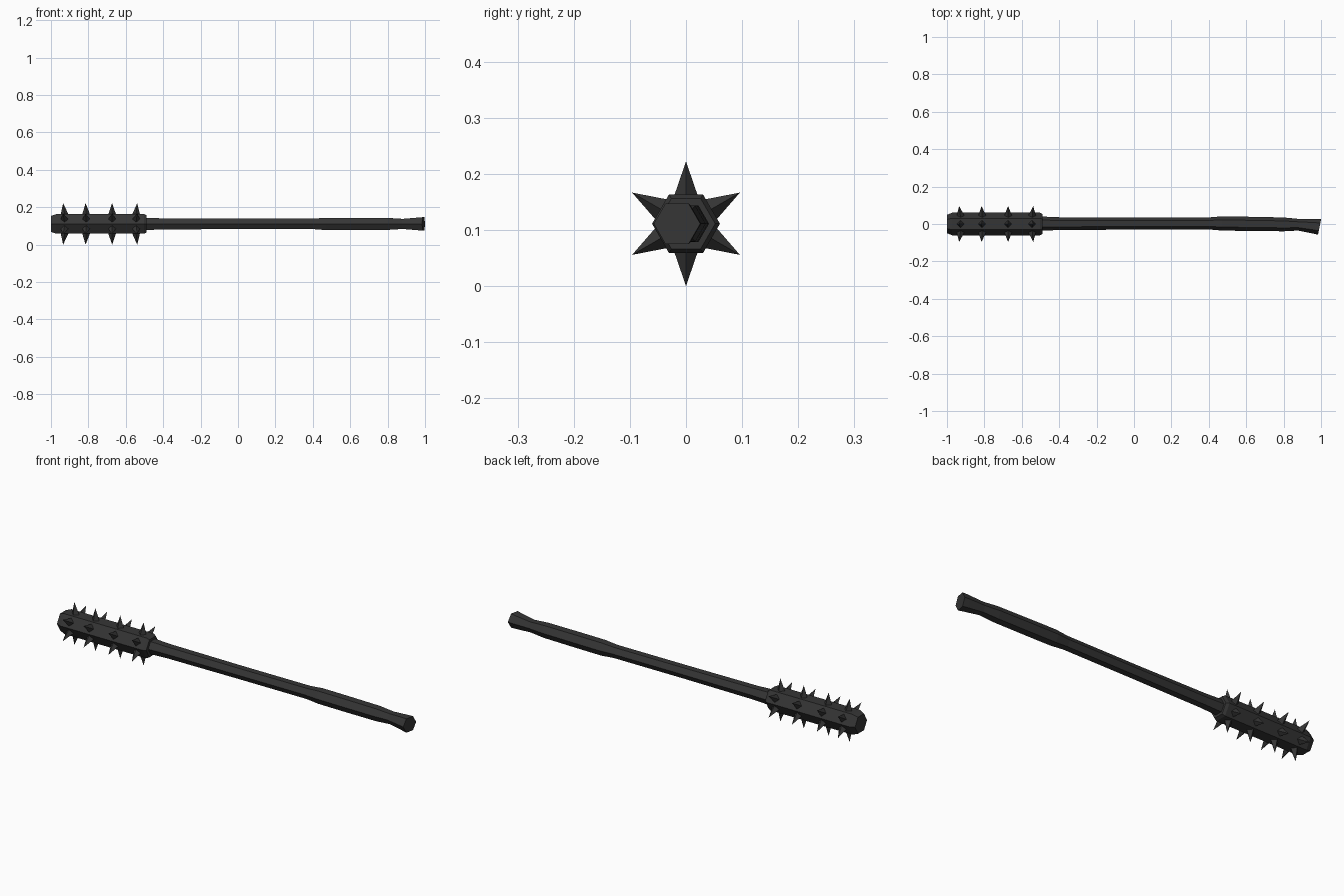
import bpy, bmesh, math
from mathutils import Vector

if "Cube" in bpy.data.objects:
    bpy.data.objects.remove(bpy.data.objects["Cube"])

CZ = 0.111  # height of the club's axis

mat = bpy.data.materials.new("dark iron")
mat.diffuse_color = (0.036, 0.036, 0.036, 1)
mat.use_nodes = True
mat.node_tree.nodes["Principled BSDF"].inputs["Base Color"].default_value = mat.diffuse_color


def finish(name, bm):
    bmesh.ops.recalc_face_normals(bm, faces=bm.faces)
    me = bpy.data.meshes.new(name)
    bm.to_mesh(me)
    bm.free()
    me.materials.append(mat)
    ob = bpy.data.objects.new(name, me)
    bpy.context.collection.objects.link(ob)
    return ob


def hex_loft(name, sections):
    """Hexagonal loft along x; section = (x, y centre, radius, slant)."""
    bm = bmesh.new()
    rings = []
    for x, cy, r, slant in sections:
        ring = []
        for i in range(6):
            a = math.radians(60 * i)
            dy = r * math.cos(a)
            ring.append(bm.verts.new((x + slant * dy, cy + dy, CZ + r * math.sin(a))))
        rings.append(ring)
    for a, b in zip(rings, rings[1:]):
        for i in range(6):
            j = (i + 1) % 6
            bm.faces.new((a[i], a[j], b[j], b[i]))
    bm.faces.new(rings[0])
    bm.faces.new(rings[-1])
    return finish(name, bm)


# Spiked head: chamfered hexagonal block
hex_loft("head", [(-1.0, 0, 0.049, 0), (-0.972, 0, 0.0605, 0),
                  (-0.502, 0, 0.0605, 0), (-0.488, 0, 0.052, 0)])

# Handle: shaft, thicker grip, neck and slanted flared butt
hex_loft("handle", [(-0.52, 0.002, 0.039, 0), (-0.40, 0.002, 0.034, 0),
                    (0.0, 0.002, 0.032, 0), (0.40, 0.003, 0.032, 0),
                    (0.47, 0.003, 0.038, 0), (0.60, 0.001, 0.038, 0),
                    (0.80, -0.002, 0.037, 0), (0.88, -0.004, 0.031, 0.1),
                    (0.965, -0.012, 0.039, 0.2), (0.992, -0.016, 0.0415, 0.2)])

# Four rings of six pyramid spikes, one on each flat of the head
bm = bmesh.new()
for x, lean in ((-0.927, -0.008), (-0.812, -0.003), (-0.673, 0.0), (-0.545, 0.006)):
    for i in range(6):
        a = math.radians(30 + 60 * i)
        out = Vector((0, math.cos(a), math.sin(a)))
        side = Vector((0, -math.sin(a), math.cos(a)))
        along = Vector((1, 0, 0))
        base = Vector((x, 0, CZ)) + out * 0.05
        ring = [bm.verts.new(base + d * 0.021) for d in (along, side, -along, -side)]
        tip = bm.verts.new(Vector((x + lean, 0, CZ)) + out * 0.111)
        for k in range(4):
            bm.faces.new((ring[k], ring[(k + 1) % 4], tip))
        bm.faces.new(ring[::-1])
finish("spikes", bm)
